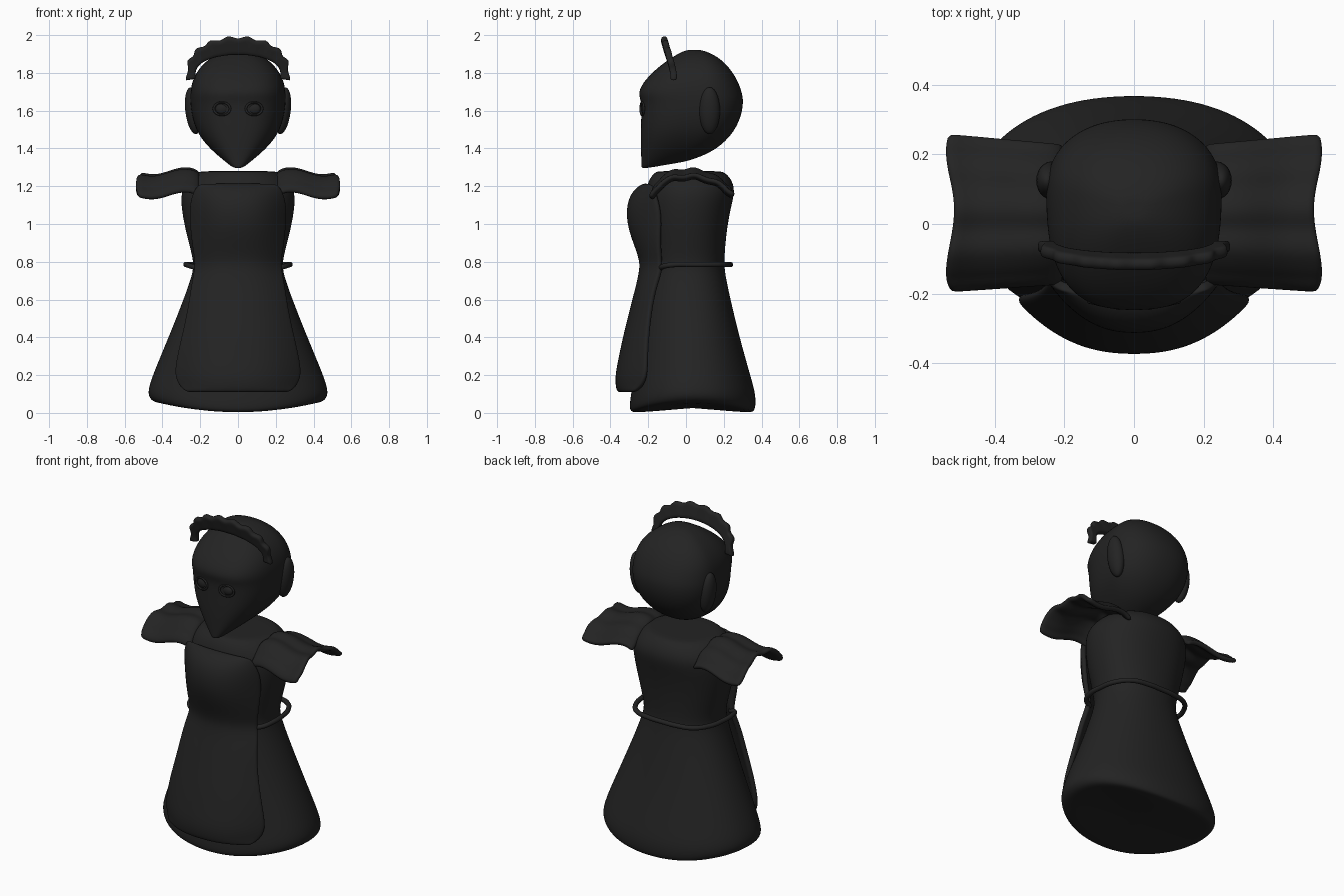
import bpy, math

if "Cube" in bpy.data.objects:
    bpy.data.objects.remove(bpy.data.objects["Cube"])

black = bpy.data.materials.new("soft black")
black.diffuse_color = (0.017, 0.017, 0.017, 1)
black.use_nodes = True
black.node_tree.nodes["Principled BSDF"].inputs["Base Color"].default_value = black.diffuse_color


def finish(name, verts, faces, solid=0.0, sub=2):
    me = bpy.data.meshes.new(name)
    me.from_pydata(verts, [], faces)
    me.materials.append(black)
    ob = bpy.data.objects.new(name, me)
    bpy.context.collection.objects.link(ob)
    for p in me.polygons:
        p.use_smooth = True
    if solid:
        m = ob.modifiers.new("thick", 'SOLIDIFY')
        m.thickness = solid
        m.offset = 0
    if sub:
        m = ob.modifiers.new("smooth", 'SUBSURF')
        m.levels = m.render_levels = sub
    return ob


def loft(name, rings, n=28, sub=2):
    """rings: z, half width, front y, back y, widest y, tilt, side lift, front exponent"""
    v, f = [], []
    for z, a, yf, yb, c, tilt, lift, e in rings:
        for i in range(n):
            t = 2 * math.pi * i / n
            cs, sn = math.cos(t), math.sin(t)
            p = 2 / e if sn < 0 else 2 / 2.2
            x = a * math.copysign(abs(cs) ** p, cs)
            d = abs(sn) ** p
            y = c + (yf - c) * d if sn < 0 else c + (yb - c) * d
            v.append((x, y, z + tilt * (y + 0.23) + lift * (x / a) ** 2))
    for r in range(len(rings) - 1):
        for i in range(n):
            j = (i + 1) % n
            f.append((r * n + i, r * n + j, r * n + n + j, r * n + n + i))
    for base, flip in ((0, True), ((len(rings) - 1) * n, False)):
        ring = v[base:base + n]
        v.append(tuple(sum(q[k] for q in ring) / n for k in range(3)))
        k = len(v) - 1
        for i in range(n):
            a, b = base + i, base + (i + 1) % n
            f.append((b, a, k) if flip else (a, b, k))
    return finish(name, v, f, 0, sub)


def sheet(name, nu, nv, fn, solid, sub=2):
    v = [fn(i / nu, j / nv) for j in range(nv + 1) for i in range(nu + 1)]
    w = nu + 1
    f = [(j * w + i, j * w + i + 1, j * w + w + i + 1, j * w + w + i)
         for j in range(nv) for i in range(nu)]
    return finish(name, v, f, solid, sub)


def interp(pts, t):
    """piecewise linear lookup in (key, value...) rows"""
    for a, b in zip(pts, pts[1:]):
        if t <= b[0]:
            k = (t - a[0]) / (b[0] - a[0])
            return [p + (q - p) * k for p, q in zip(a[1:], b[1:])]
    return list(pts[-1][1:])


# dress: closed bell skirt and bodice
dress = [(0.00, .41, -.265, .335, .03, 0.05), (0.005, .455, -.30, .365, .03, .055),
         (0.05, .478, -.30, .372, .03, .04), (0.11, .477, -.292, .368, .03, .02),
         (0.2, .455, -.275, .342, .03, 0), (0.4, .37, -.25, .285, .03, 0),
         (0.6, .29, -.225, .237, .02, 0), (0.74, .24, -.205, .207, .01, 0),
         (0.80, .236, -.20, .203, .01, 0), (0.9, .262, -.21, .21, .01, 0),
         (1.0, .287, -.22, .222, .01, 0), (1.1, .303, -.22, .242, .01, 0),
         (1.18, .302, -.215, .262, .01, 0), (1.24, .26, -.195, .24, .01, 0),
         (1.275, .215, -.165, .205, .01, 0), (1.28, .18, -.14, .17, .01, 0)]
loft("dress", [(z, a, yf, yb, c, 0, l, 2.1) for z, a, yf, yb, c, l in dress])

# head: rounded skull tapering to a pointed chin
head = [(1.292, .03, -.235, .0, .17), (1.305, .055, -.237, .05, .15), (1.35, .108, -.238, .12, .07),
        (1.41, .165, -.24, .19, .02), (1.49, .222, -.241, .258, 0), (1.58, .248, -.238, .297, 0),
        (1.65, .254, -.238, .305, 0), (1.695, .254, -.258, .298, 0), (1.76, .244, -.222, .275, 0),
        (1.83, .205, -.15, .23, 0), (1.89, .135, -.065, .165, 0), (1.922, .05, 0, .085, 0)]
loft("head", [(z, a, yf, yb, yf + (yb - yf) * .62, t, 0, 2.7) for z, a, yf, yb, t in head])


def ball(name, loc, scale, rot=(0, 0, 0)):
    bpy.ops.mesh.primitive_uv_sphere_add(segments=24, ring_count=14, location=loc, rotation=rot)
    o = bpy.context.object
    o.name, o.scale = name, scale
    o.data.materials.append(black)
    bpy.ops.object.shade_smooth()


for s, side in ((-1, "left"), (1, "right")):
    # ears and eyes
    ball("ear_" + side, (s * .237, .125, 1.60), (.042, .055, .125), (0, s * .12, 0))
    ball("eye_" + side, (s * .085, -.222, 1.61), (.034, .016, .028))
    bpy.ops.mesh.primitive_torus_add(major_radius=.04, minor_radius=.006, major_segments=28,
                                     minor_segments=8, location=(s * .085, -.232, 1.61),
                                     rotation=(math.pi / 2, 0, s * .2))
    o = bpy.context.object
    o.name = "eyelid_" + side
    o.scale = (1.1, .85, 1)
    o.data.materials.append(black)
    bpy.ops.object.shade_smooth()

    # shoulder ruffle: arched wavy sheet
    arch = [(0, -.19, 1.155), (.1, -.165, 1.19), (.2, -.13, 1.235), (.32, -.07, 1.262),
            (.5, .03, 1.272), (.68, .12, 1.255), (.85, .20, 1.215), (1, .258, 1.165)]

    def ruffle(u, v, s=s):
        y, z = interp(arch, v)
        x = .205 + .325 * u + .012 * math.sin(v * 9)  * u
        z += .016 * math.sin(u * 2 * math.pi) - .012 * u + .007 * math.sin(v * 26)
        if u == 0:
            z -= .012
        return (s * x, y * (1 - .12 * (1 - u)), z)
    sheet("shoulder_ruffle_" + side, 10, 20, ruffle, .028, 1)

# apron: skirt panel and bib wrapped over the front
panel = [(.11, .27, -.362, -.27), (.14, .305, -.372, -.23), (.2, .335, -.375, -.205),
         (.3, .318, -.354, -.205), (.4, .295, -.333, -.20), (.5, .272, -.308, -.19),
         (.6, .254, -.283, -.175), (.68, .242, -.262, -.155), (.75, .228, -.247, -.13),
         (.80, .222, -.245, -.13), (.86, .233, -.262, -.135), (.94, .243, -.293, -.135),
         (1.02, .25, -.314, -.13), (1.10, .25, -.313, -.14), (1.16, .235, -.29, -.16),
         (1.195, .215, -.25, -.175), (1.205, .20, -.215, -.18)]


def apron(u, v):
    z, w, yf, ye = panel[round(v * (len(panel) - 1))]
    q = 2 * u - 1
    q = math.sin(q * math.pi / 2) * .5 + q * .5
    return (w * q, ye + (yf + .014 - ye) * (1 - abs(q) ** 2.4), z)


sheet("apron", 16, len(panel) - 1, apron, .03)


# headband: standing scalloped arch
def band(u, v):
    a = math.pi * (u * 1.06 - .03)
    c, s = math.cos(a), math.sin(a)
    r = abs(s) ** .8 * (1 if s > 0 else -1)
    wave = .008 * math.cos(u * 18 * math.pi)
    xi, zi = .225 * c, 1.785 + .11 * r
    xo, zo = (.272 + wave) * c, 1.79 + (.20 + wave) * r
    y = -.065 - .03 * max(s, 0) - .025 * v * max(s, 0)
    return (xi + (xo - xi) * v, y, zi + (zo - zi) * v)


sheet("headband", 54, 4, band, .034, 1)

# belt: thin cord looping around the back
half = [(.205, -.14, .765), (.25, -.115, .777), (.272, -.06, .785), (.272, .03, .785),
        (.25, .13, .785), (.19, .205, .785), (.09, .232, .785)]
pts = half + [(0, .235, .785)] + [(-x, y, z) for x, y, z in reversed(half)]
cu = bpy.data.curves.new("belt", 'CURVE')
cu.dimensions = '3D'
cu.bevel_depth = .014
cu.bevel_resolution = 3
cu.use_fill_caps = True
sp = cu.splines.new('BEZIER')
sp.bezier_points.add(len(pts) - 1)
for b, p in zip(sp.bezier_points, pts):
    b.co = p
    b.handle_left_type = b.handle_right_type = 'AUTO'
cu.materials.append(black)
bpy.context.collection.objects.link(bpy.data.objects.new("belt", cu))
